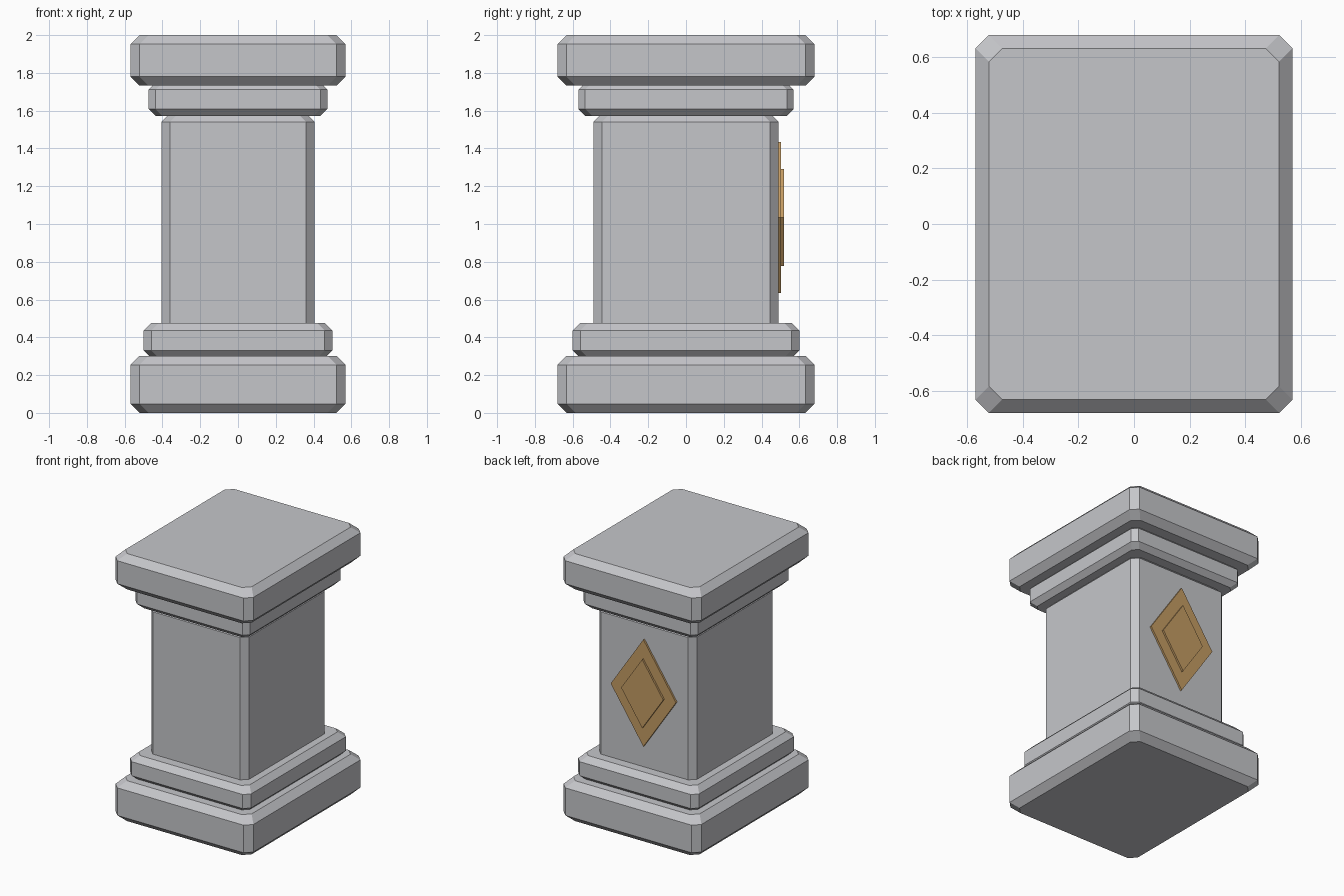
import bpy
import bmesh

if "Cube" in bpy.data.objects:
    bpy.data.objects.remove(bpy.data.objects["Cube"], do_unlink=True)


def make_material(name, rgb):
    mat = bpy.data.materials.new(name)
    mat.use_nodes = True
    mat.diffuse_color = (*rgb, 1)
    mat.node_tree.nodes["Principled BSDF"].inputs["Base Color"].default_value = (*rgb, 1)
    return mat


stone = make_material("pale grey stone", (0.56, 0.565, 0.59))
gold = make_material("dull gold", (0.55, 0.33, 0.125))


def loft(name, rings, mat):
    """Join closed rings of points with flat sides and cap both ends."""
    bm = bmesh.new()
    loops = [[bm.verts.new(p) for p in ring] for ring in rings]
    n = len(loops[0])
    for low, high in zip(loops, loops[1:]):
        for i in range(n):
            j = (i + 1) % n
            bm.faces.new((low[i], low[j], high[j], high[i]))
    bm.faces.new(loops[0][::-1])
    bm.faces.new(loops[-1])
    bmesh.ops.recalc_face_normals(bm, faces=bm.faces)
    mesh = bpy.data.meshes.new(name)
    bm.to_mesh(mesh)
    bm.free()
    mesh.materials.append(mat)
    obj = bpy.data.objects.new(name, mesh)
    bpy.context.collection.objects.link(obj)
    return obj


def octagon(x, y, cut, z):
    """Rectangle with cut corners, counter-clockwise."""
    return [(x, cut - y, z), (x, y - cut, z), (x - cut, y, z), (cut - x, y, z),
            (-x, y - cut, z), (-x, cut - y, z), (cut - x, -y, z), (x - cut, -y, z)]


def block(name, x, y, bottom, top, bevel):
    """Stone block with chamfered corners, top and bottom."""
    rings = [octagon(x - bevel, y - bevel, bevel, bottom),
             octagon(x, y, bevel, bottom + bevel),
             octagon(x, y, bevel, top - bevel),
             octagon(x - bevel, y - bevel, bevel, top)]
    return loft(name, rings, stone)


def diamond(name, half_width, half_height, near, far, z=1.035):
    """Upright diamond plate on the back face."""
    rings = [[(half_width, y, z), (0, y, z + half_height),
              (-half_width, y, z), (0, y, z - half_height)] for y in (near, far)]
    return loft(name, rings, gold)


# Stacked stonework, bottom to top
block("plinth", 0.57, 0.68, 0.0, 0.302, 0.048)
block("base_collar", 0.50, 0.60, 0.29, 0.477, 0.041)
block("shaft", 0.405, 0.49, 0.42, 1.585, 0.044)
block("neck_collar", 0.473, 0.57, 1.573, 1.747, 0.036)
block("cap", 0.57, 0.68, 1.732, 2.0, 0.048)

# Layered emblem on the back of the shaft
diamond("emblem_outer", 0.27, 0.40, 0.48, 0.504)
diamond("emblem_inner", 0.174, 0.257, 0.49, 0.518)
